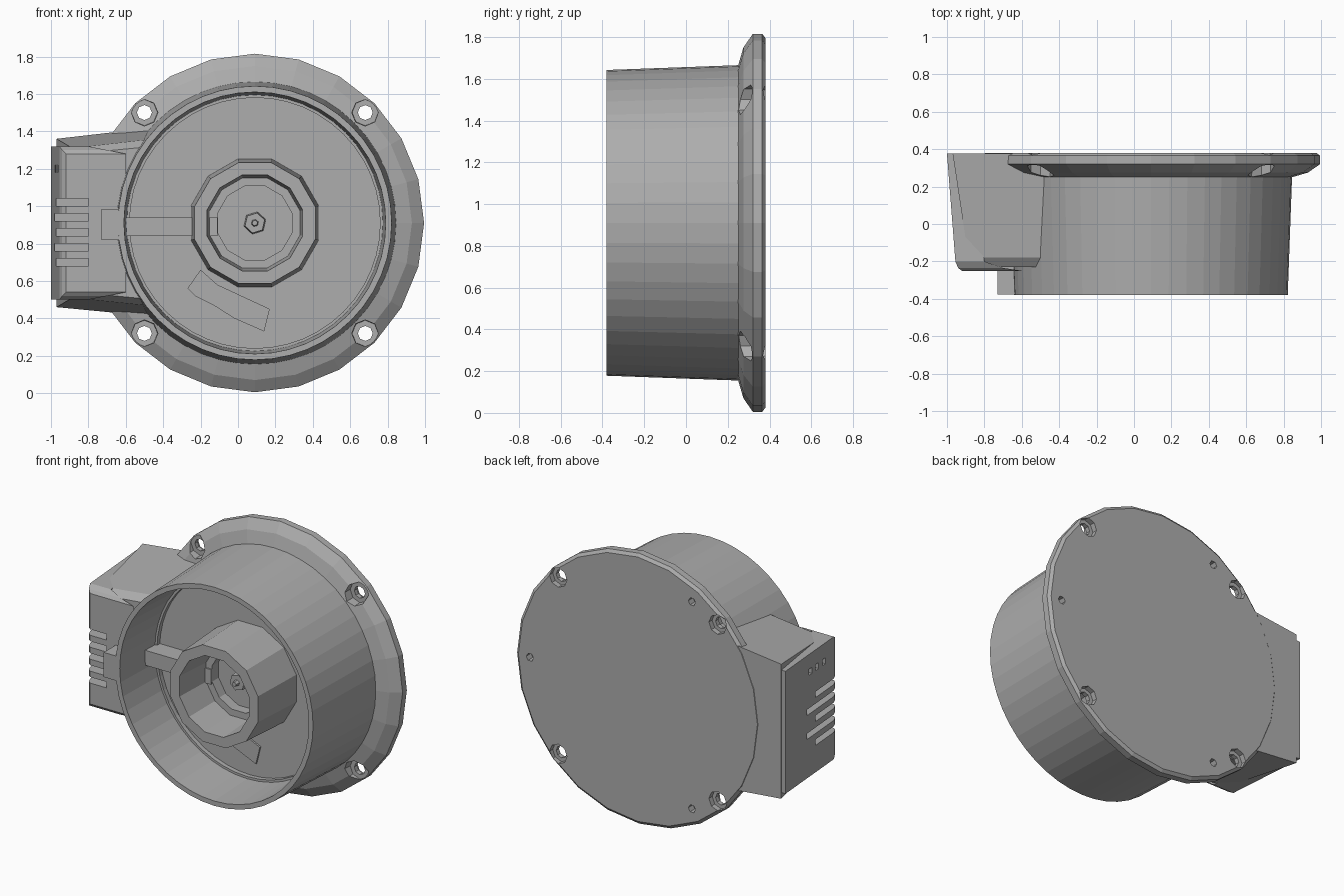
import bpy, bmesh, math

if "Cube" in bpy.data.objects:
    bpy.data.objects.remove(bpy.data.objects["Cube"])

CX, CZ = 0.09, 0.91          # axis of the round housing (runs along y)
GREY = bpy.data.materials.new("plain_grey")
GREY.diffuse_color = (0.42, 0.42, 0.42, 1)
GREY.use_nodes = True
GREY.node_tree.nodes["Principled BSDF"].inputs["Base Color"].default_value = GREY.diffuse_color


def finish(name, bm, cutter=False):
    bmesh.ops.recalc_face_normals(bm, faces=bm.faces)
    me = bpy.data.meshes.new(name)
    bm.to_mesh(me)
    bm.free()
    me.materials.append(GREY)
    ob = bpy.data.objects.new(name, me)
    bpy.context.collection.objects.link(ob)
    if cutter:
        ob.hide_render = True
        ob.hide_viewport = False
        ob.display_type = 'WIRE'
    return ob


def add_lathe(bm, profile, n, cx=CX, cz=CZ, turn=0.0):
    """Revolve (radius, y) points around a y axis; radius 0 closes the end."""
    rings = []
    for r, y in profile:
        if r == 0:
            rings.append([bm.verts.new((cx, y, cz))] * n)
        else:
            rings.append([bm.verts.new((cx + r * math.cos(a), y, cz + r * math.sin(a)))
                          for a in (turn + 2 * math.pi * i / n for i in range(n))])
    for a, b in zip(rings, rings[1:]):
        for i in range(n):
            j = (i + 1) % n
            vs = list(dict.fromkeys((a[i], a[j], b[j], b[i])))
            bm.faces.new(vs)


def add_loft(bm, sections):
    """Join a list of equal-length closed outlines and cap both ends."""
    rings = [[bm.verts.new(p) for p in s] for s in sections]
    n = len(rings[0])
    for a, b in zip(rings, rings[1:]):
        for i in range(n):
            j = (i + 1) % n
            bm.faces.new((a[i], a[j], b[j], b[i]))
    bm.faces.new(rings[0])
    bm.faces.new(rings[-1])


def quad(x0, x1, y, l0, l1, r0, r1):
    """Section at y: left side spans l0..l1 in z, right side r0..r1."""
    return [(x0, y, l0), (x1, y, r0), (x1, y, r1), (x0, y, l1)]


def add_box(bm, x0, x1, y0, y1, z0, z1):
    add_loft(bm, [quad(x0, x1, y, z0, z1, z0, z1) for y in (y0, y1)])


def lathe(name, profile, n, turn=0.0, cutter=False):
    bm = bmesh.new()
    add_lathe(bm, profile, n, turn=turn)
    return finish(name, bm, cutter)


def box(name, *dims):
    bm = bmesh.new()
    add_box(bm, *dims)
    return finish(name, bm)


def cut(ob, cutter):
    m = ob.modifiers.new("cut", 'BOOLEAN')
    m.operation, m.solver, m.object = 'DIFFERENCE', 'EXACT', cutter


# open round cup with its floor
lathe("cup", [(0, 0.30), (0.75, 0.30), (0.755, 0.25), (0.732, -0.38), (0.70, -0.38),
              (0.685, -0.03), (0.67, -0.03), (0.67, 0.0), (0, 0.0)], 48)

# mounting flange with back plate
flange = lathe("flange", [(0, 0.38), (0.885, 0.38), (0.905, 0.365), (0.905, 0.32),
                          (0.84, 0.275), (0.755, 0.25), (0, 0.25)], 24)

# stepped screw holes on the diagonals, and three blind holes in the back
bm = bmesh.new()
for k in range(4):
    a = math.pi / 4 + k * math.pi / 2
    add_lathe(bm, [(0, 0.2), (0.075, 0.2), (0.07, 0.315), (0.04, 0.315), (0.04, 0.345),
                   (0.065, 0.345), (0.065, 0.45), (0, 0.45)], 8,
              CX + 0.835 * math.cos(a), CZ + 0.835 * math.sin(a), a)
for k in range(3):
    a = k * 2 * math.pi / 3
    add_lathe(bm, [(0, 0.33), (0.027, 0.33), (0.027, 0.45), (0, 0.45)], 6,
              CX + 0.80 * math.cos(a), CZ + 0.80 * math.sin(a))
cut(flange, finish("hole_cutter", bm, True))

# central hub with stepped bore
lathe("hub", [(0, 0.03), (0.355, 0.03), (0.335, -0.38), (0.265, -0.38), (0.25, -0.12),
              (0.205, -0.12), (0.205, -0.05), (0, -0.05)], 12, math.pi / 12)
lathe("hub_knob", [(0, -0.04), (0.062, -0.04), (0.055, -0.14), (0.02, -0.14),
                   (0.015, -0.17), (0, -0.17)], 6, 0.3)

# cable cover across the floor, and the plate below the hub
box("cable_cover", -0.61, -0.11, -0.13, 0.02, 0.84, 0.94)
outline = [(-0.27, 0.56), (-0.2, 0.66), (-0.11, 0.58), (0.17, 0.45),
           (0.14, 0.33), (-0.02, 0.40), (-0.13, 0.47), (-0.23, 0.52)]
bm = bmesh.new()
add_loft(bm, [[(x, y, z) for x, z in outline] for y in (-0.012, 0.01)])
finish("floor_plate", bm)

# side compartment, drafted toward the front
bm = bmesh.new()
add_loft(bm, [quad(-0.97, -0.45, 0.378, 0.46, 1.36, 0.41, 1.42),
              quad(-0.885, -0.45, -0.18, 0.51, 1.31, 0.465, 1.36),
              quad(-0.865, -0.45, -0.23, 0.54, 1.28, 0.50, 1.32)])
side_box = finish("side_box", bm)

# end plate of the compartment
bm = bmesh.new()
add_loft(bm, [quad(-1.0, -0.9, 0.376, 0.50, 1.32, 0.50, 1.32),
              quad(-0.955, -0.8, -0.20, 0.50, 1.32, 0.50, 1.32),
              quad(-0.94, -0.7, -0.235, 0.52, 1.30, 0.52, 1.30),
              quad(-0.92, -0.6, -0.25, 0.54, 1.28, 0.54, 1.28)])
end_plate = finish("side_box_end_plate", bm)

# keep the compartment out of the cup's cavity
cavity = lathe("cavity_cutter", [(0, -0.5), (0.716, -0.5), (0.716, 0.1), (0, 0.1)], 48, 0, True)

# vent slots and small openings in the compartment
bm = bmesh.new()
for k in range(5):
    z = 0.70 + 0.08 * k
    add_box(bm, -1.1, -0.80, -0.4, 0.02 + 0.1 * (k % 2), z - 0.02, z + 0.02)
for y in (-0.08, 0.0, 0.08):
    add_box(bm, -1.1, -0.90, y - 0.018, y + 0.018, 1.18, 1.22)
vents = finish("vent_cutter", bm, True)
for ob in (side_box, end_plate):
    cut(ob, cavity)
    cut(ob, vents)

# tab joining the compartment to the rim
box("rim_tab", -0.73, -0.622, -0.378, -0.2, 0.82, 0.985)
